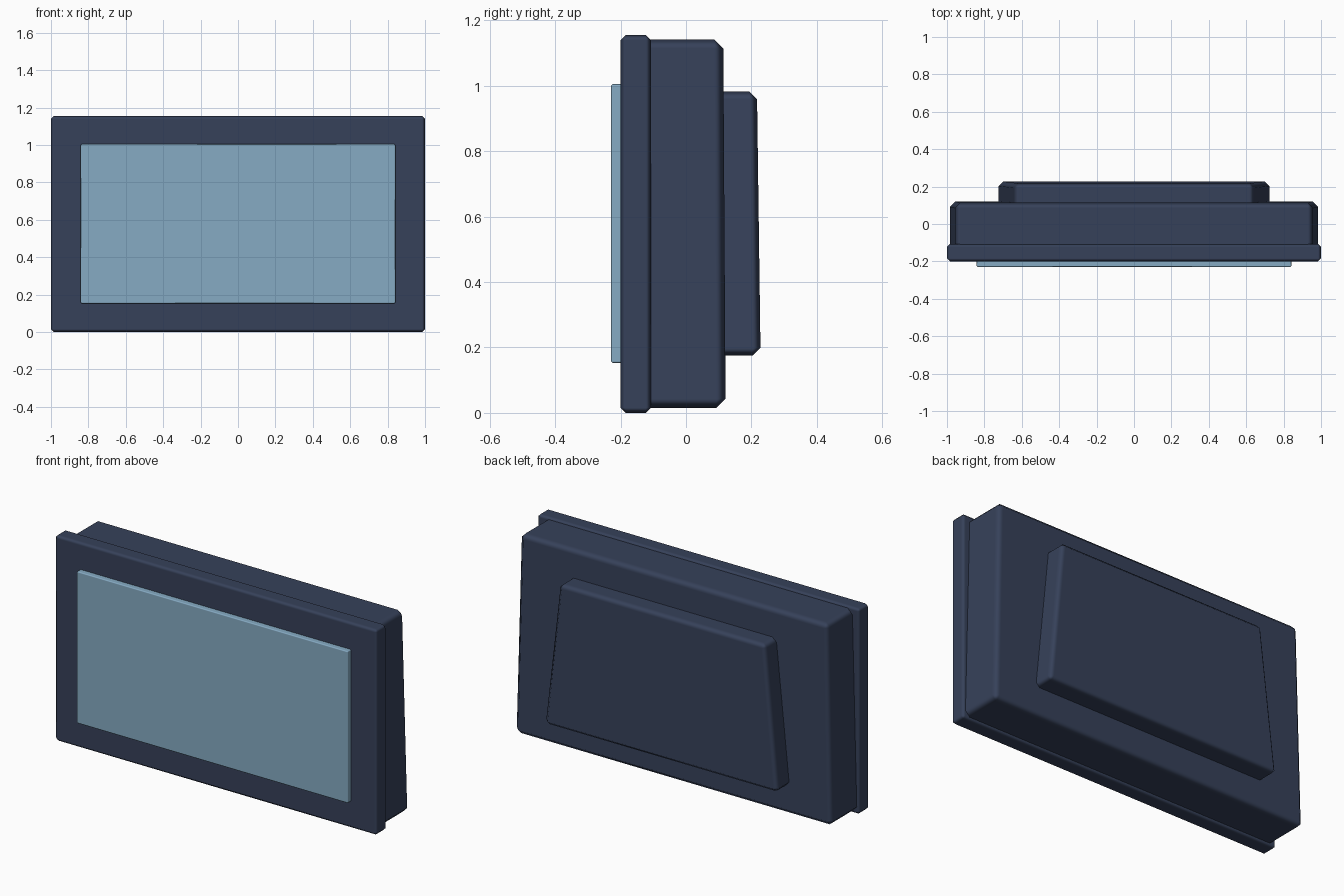
import bpy
import bmesh
import math

cube = bpy.data.objects.get("Cube")
if cube:
    bpy.data.objects.remove(cube, do_unlink=True)


def make_material(name, colour):
    mat = bpy.data.materials.new(name)
    mat.use_nodes = True
    mat.diffuse_color = colour
    mat.node_tree.nodes["Principled BSDF"].inputs["Base Color"].default_value = colour
    return mat


navy = make_material("navy casing", (0.037, 0.053, 0.102, 1))
sky = make_material("pale blue glass", (0.238, 0.407, 0.552, 1))


def slab(name, mat, z, half_width, front, back, bevel):
    """Chamfered block; z, half_width and back are (bottom, top) pairs."""
    bm = bmesh.new()
    bmesh.ops.create_cube(bm, size=2)
    for v in bm.verts:
        level = 1 if v.co.z > 0 else 0
        v.co = (v.co.x * half_width[level],
                back[level] if v.co.y > 0 else front,
                z[level])
    mesh = bpy.data.meshes.new(name)
    bm.to_mesh(mesh)
    bm.free()
    mesh.materials.append(mat)
    obj = bpy.data.objects.new(name, mesh)
    bpy.context.collection.objects.link(obj)
    mesh.shade_smooth()
    mod = obj.modifiers.new("Chamfer", "BEVEL")
    mod.width = bevel
    mod.segments = 1
    mod.limit_method = "ANGLE"
    mod.angle_limit = math.radians(30)
    mod.harden_normals = True
    return obj


# Front frame and the raised screen
slab("front_frame", navy, (0, 1.155), (1, 1), -0.2, (-0.107, -0.107), 0.016)
slab("screen", sky, (0.152, 1.005), (0.842, 0.842), -0.23, (-0.18, -0.18), 0.006)

# Tapered rear housing and the panel on its back
slab("rear_housing", navy, (0.015, 1.142), (0.985, 0.957), -0.14, (0.121, 0.114), 0.028)
slab("back_panel", navy, (0.175, 0.983), (0.726, 0.64), 0.07, (0.228, 0.217), 0.024)
